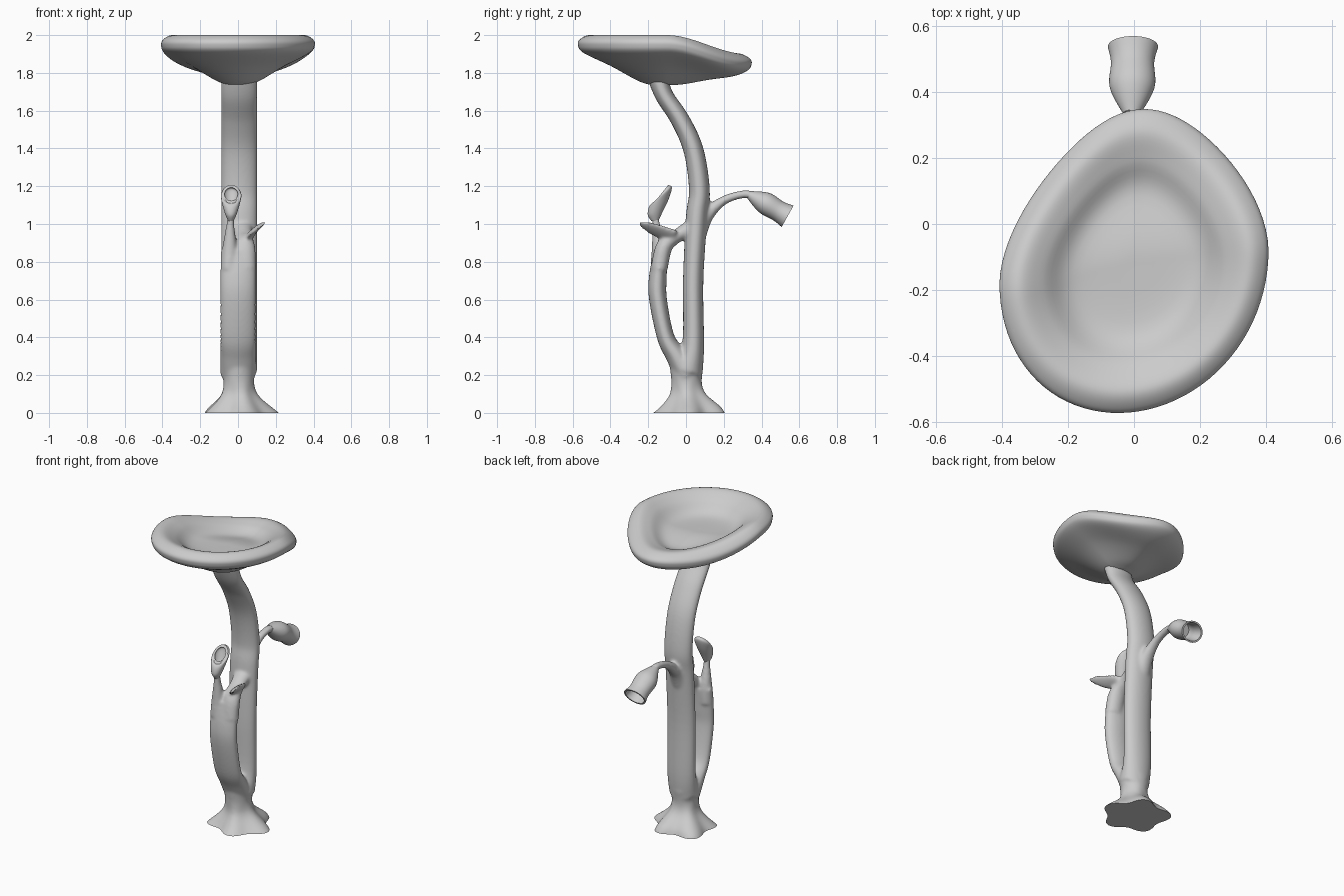
import bpy, bmesh, math
from mathutils import Vector

if "Cube" in bpy.data.objects:
    bpy.data.objects.remove(bpy.data.objects["Cube"])


def spline(pts, steps=6):
    """Catmull-Rom interpolation of tuples of any length."""
    last = len(pts) - 1
    out = []
    for i in range(last):
        a, b, c, d = pts[max(i - 1, 0)], pts[i], pts[i + 1], pts[min(i + 2, last)]
        for k in range(steps):
            t = k / steps
            out.append([q + t * ((r - p) + t * (2 * p - 5 * q + 4 * r - s + t * (3 * q - p - 3 * r + s))) / 2
                        for p, q, r, s in zip(a, b, c, d)])
    return out + [pts[last]]


def skin(name, rings):
    """Closed surface through a list of equal-length vertex rings."""
    bm = bmesh.new()
    loops = [[bm.verts.new(v) for v in ring] for ring in rings]
    n = len(loops[0])
    for a, b in zip(loops, loops[1:]):
        for i in range(n):
            j = (i + 1) % n
            bm.faces.new((a[i], a[j], b[j], b[i]))
    bm.faces.new(loops[0][::-1])
    bm.faces.new(loops[-1])
    bmesh.ops.recalc_face_normals(bm, faces=bm.faces)
    me = bpy.data.meshes.new(name)
    bm.to_mesh(me)
    bm.free()
    ob = bpy.data.objects.new(name, me)
    bpy.context.collection.objects.link(ob)
    return ob


def loft(name, x0, x1, sections, wide=None, aspect=1, roll=0, tilt=None, lobes=None, hollow=0):
    """Tube along (y, z, radius) stations; x runs from x0 to x1.
    wide fixes the half width, tilt overrides the ring pitch, hollow adds an inner wall."""
    path = spline(sections)
    n, sides = len(path), 48
    u = Vector((math.cos(roll), 0, math.sin(roll)))
    rings = []
    for i, (y, z, r) in enumerate(path):
        f = i / (n - 1)
        if tilt:
            p = tilt[0] + (tilt[1] - tilt[0]) * f
        else:
            a, b = path[max(i - 1, 0)], path[min(i + 1, n - 1)]
            p = math.atan2(a[0] - b[0], b[1] - a[1])
        v = Vector((0, math.cos(p), math.sin(p)))
        c = Vector((x0 + (x1 - x0) * f, y, z))
        ring = []
        for k in range(sides):
            t = math.tau * k / sides
            g = lobes(t, z) if lobes else 1
            ring.append(c + g * (u * (wide or r * aspect) * math.cos(t) + v * r * math.sin(t)))
        rings.append(ring)
    if hollow:
        for ring in rings[:n // 3:-1]:
            c = sum(ring, Vector()) / sides
            rings.append([c + (q - c) * hollow for q in ring])
    return skin(name, rings)


def root_lobes(t, z):
    a = max(0, min(1, 1 - z / .17))
    return 1 + a * (.14 * math.cos(5 * t + .3) + .05 * math.cos(2 * t + 1))


# Main trunk, curving forward under the cap
trunk = loft("trunk", .006, .006, [
    (.005, .22, .085), (.038, .36, .058), (.038, .7, .054), (.056, 1.03, .057), (.071, 1.18, .055),
    (.04, 1.39, .053), (-.03, 1.55, .05), (-.115, 1.68, .048), (-.15, 1.78, .055)], wide=.096)
parts = [
    # Flared, lobed root foot (extends below ground, trimmed later)
    loft("roots", .005, .003, [(.015, -.03, .2), (.015, .01, .175), (.008, .09, .1),
                               (.003, .16, .081), (.003, .25, .09)], lobes=root_lobes),
    # Broad bowed branch in front of the trunk
    loft("front_branch", 0, 0, [(.01, .2, .07), (-.05, .3, .056), (-.107, .4, .046), (-.148, .6, .047),
                                (-.149, .72, .047), (-.132, .86, .036)], wide=.094),
    # Stalk of the small bud
    loft("bud_stalk", -.048, -.037, [(-.145, .76, .044), (-.143, .87, .039), (-.158, 1, .021), (-.165, 1.05, .02)]),
    # Arm joining the branch back to the trunk
    loft("bridge", .04, .02, [(-.142, .76, .044), (-.115, .88, .044), (-.05, .935, .036), (.03, .98, .045)], aspect=1.3),
    # Pointed leaf leaning out of the arm
    loft("leaf", .045, .138, [(-.05, .922, .026), (-.13, .955, .022), (-.2, .982, .017), (-.25, 1, .006)],
         aspect=2.4, roll=.65),
    # Stalk of the hanging bell
    loft("bell_stalk", 0, -.007, [(.06, .95, .05), (.11, 1.045, .037), (.2, 1.125, .024),
                                  (.31, 1.158, .021), (.37, 1.14, .025)], aspect=1.2)]

# Fuse the stalk parts into one organic body, then trim it flat on the ground
bpy.ops.object.select_all(action='DESELECT')
for ob in parts + [trunk]:
    ob.select_set(True)
bpy.context.view_layer.objects.active = trunk
bpy.ops.object.join()
rm = trunk.modifiers.new("fuse", 'REMESH')
rm.mode = 'VOXEL'
rm.voxel_size = .008
sm = trunk.modifiers.new("blend", 'SMOOTH')
sm.iterations = 14
bpy.ops.object.convert(target='MESH')
bm = bmesh.new()
bm.from_mesh(trunk.data)
bmesh.ops.bisect_plane(bm, geom=bm.verts[:] + bm.edges[:] + bm.faces[:],
                       plane_co=(0, 0, 0), plane_no=(0, 0, 1), clear_inner=True)
bmesh.ops.holes_fill(bm, edges=[e for e in bm.edges if e.is_boundary], sides=0)
bm.to_mesh(trunk.data)
bm.free()

# Small spoon-shaped bud with a slanted mouth
bud = loft("front_bud", -.038, -.036, [(-.165, 1.015, .018), (-.163, 1.055, .04), (-.144, 1.11, .06),
                                       (-.13, 1.15, .07), (-.133, 1.158, .062)],
           aspect=.78, tilt=(0, .9), hollow=.72)

# Hanging bell flower, hollow
bell = loft("bell_flower", -.007, -.003, [(.335, 1.155, .022), (.415, 1.113, .058), (.49, 1.068, .056),
                                          (.538, 1.041, .065)], aspect=1.17, tilt=(-2.08, -2.08), hollow=.85)

# Dished cap: egg outline swept through a rim profile, drooping at the back
profile = spline([(.03, 1.885), (.45, 1.895), (.68, 1.965), (.85, 2), (.97, 1.98), (1, 1.948),
                  (.93, 1.905), (.6, 1.835), (.3, 1.762), (.15, 1.738)])
rings = []
for s, z in profile:
    ring = []
    for k in range(90):
        t = math.tau * k / 90
        back = max(0, math.sin(t))
        x = .407 * math.cos(t) * (1 - .25 * back ** 1.6)
        y = (.457 + .018 * math.sin(t)) * math.sin(t) + .05 * math.cos(t)
        yy = -.13 + s * y
        d = max(0, min(1, (yy + .1 - .35 * min(s * x, 0)) / .42))
        ring.append((s * x, yy, z - .1 * d * d * (3 - 2 * d)))
    rings.append(ring)
cap = skin("cap", rings)

# Smooth shading on every part
for ob in (trunk, bud, bell, cap):
    bpy.ops.object.select_all(action='DESELECT')
    ob.select_set(True)
    bpy.context.view_layer.objects.active = ob
    bpy.ops.object.shade_smooth_by_angle(angle=math.radians(50))
